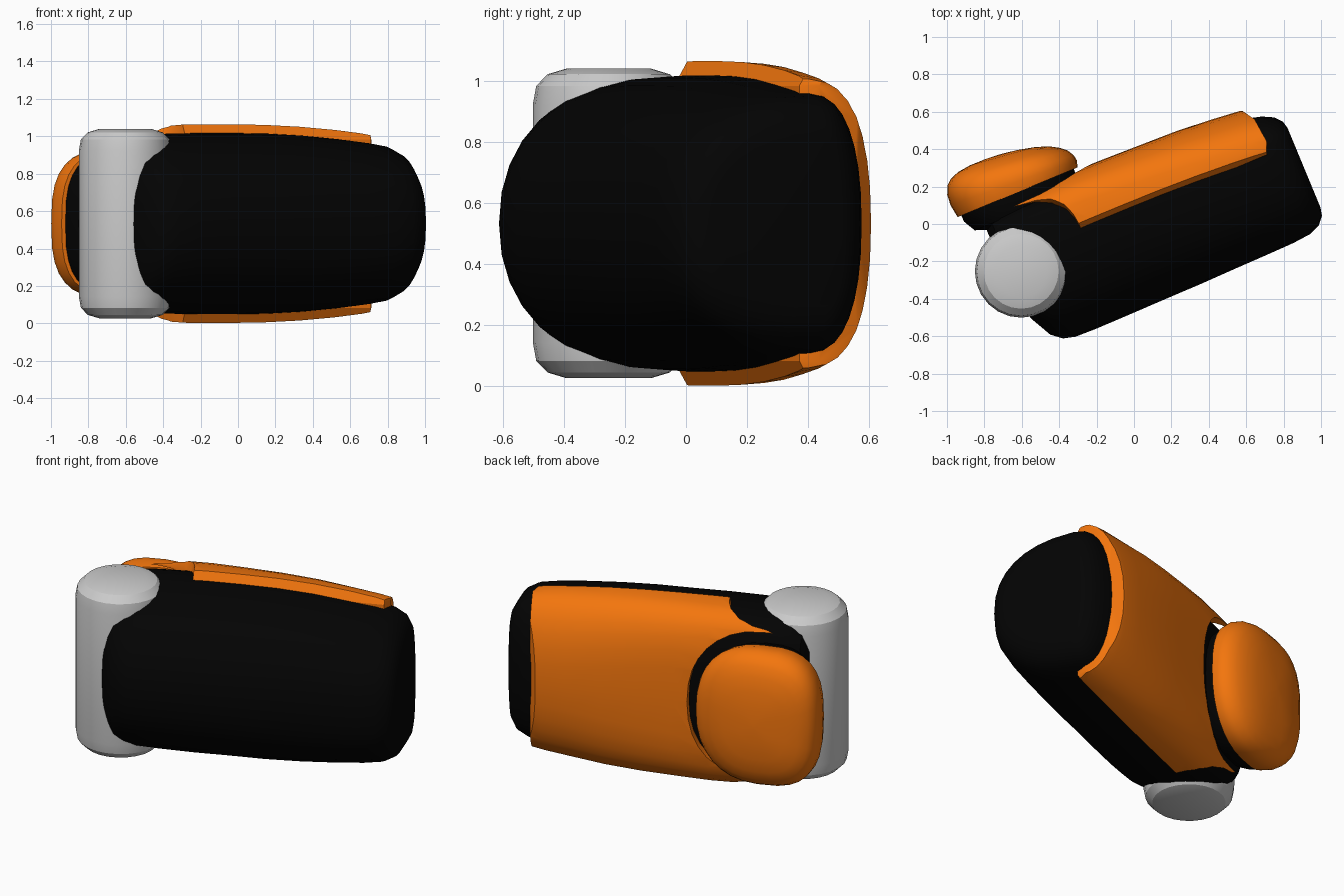
import bpy, bmesh
from math import cos, sin, pi, radians

if "Cube" in bpy.data.objects:
    bpy.data.objects.remove(bpy.data.objects["Cube"])

TILT, MID = radians(22.5), 0.533   # whole segment is swung about z, centred at height MID


def material(name, rgb):
    m = bpy.data.materials.new(name)
    m.diffuse_color = (*rgb, 1)
    m.use_nodes = True
    m.node_tree.nodes["Principled BSDF"].inputs["Base Color"].default_value = m.diffuse_color
    return m


ORANGE = material("orange", (0.9, 0.18, 0.004))
BLACK = material("black", (0.001, 0.001, 0.001))


def loft(name, rings, mat=None, tilt=TILT, loc=(0, 0, MID)):
    bm = bmesh.new()
    vs = [[bm.verts.new(p) for p in r] for r in rings]
    n = len(rings[0])
    for a, b in zip(vs, vs[1:]):
        for i in range(n):
            j = (i + 1) % n
            bm.faces.new((a[i], a[j], b[j], b[i]))
    bm.faces.new(vs[0][::-1])
    bm.faces.new(vs[-1])
    bmesh.ops.recalc_face_normals(bm, faces=bm.faces)
    me = bpy.data.meshes.new(name)
    bm.to_mesh(me)
    bm.free()
    ob = bpy.data.objects.new(name, me)
    bpy.context.collection.objects.link(ob)
    ob.location, ob.rotation_euler.z = loc, tilt
    if mat:
        me.materials.append(mat)
    return ob


def activate(ob):
    bpy.ops.object.select_all(action='DESELECT')
    ob.select_set(True)
    bpy.context.view_layer.objects.active = ob


def smooth(ob, angle=35):
    activate(ob)
    bpy.ops.object.shade_smooth_by_angle(angle=radians(angle))


def boolean(ob, cutter, op):
    m = ob.modifiers.new("cut", 'BOOLEAN')
    m.object, m.operation, m.solver = cutter, op, 'EXACT'
    activate(ob)
    bpy.ops.object.modifier_apply(modifier=m.name)
    bpy.data.objects.remove(cutter)


def power(x, p):
    return (1 if x >= 0 else -1) * abs(x) ** (2 / p)


# Body sections: along, lowest, highest, half height, squareness of the back side
SECTIONS = [(-.74, -.12, .27, .34, 3.5), (-.70, -.26, .31, .42, 4), (-.64, -.375, .325, .455, 4),
            (-.585, -.42, .33, .467, 4), (-.52, -.437, .335, .474, 4),
            (-.4, -.44, .335, .48, 3.9), (-.2, -.438, .338, .485, 3.7), (0, -.435, .335, .485, 3.3),
            (.2, -.433, .33, .482, 3.0), (.4, -.428, .325, .472, 2.7), (.6, -.424, .31, .454, 2.4),
            (.75, -.42, .295, .436, 2.3), (.85, -.41, .27, .418, 2.3), (.91, -.385, .24, .385, 2.3),
            (.945, -.345, .20, .325, 2.3), (.955, -.30, .16, .27, 2.3)]


def body_rings(grow):
    rings = []
    for u, lo, hi, hz, sq in SECTIONS:
        ring = []
        for i in range(32):
            c, s = cos(i * pi / 16), sin(i * pi / 16)
            p = sq if s > 0 else 2.15 + .3 * max(u, 0)
            h = hi + grow - .1 if s > 0 else .1 - lo + grow
            ring.append((u, .1 + h * power(s, p), (hz + grow) * power(c, p)))
        rings.append(ring)
    return rings


def footprint(cu, hu, hz, v, slope=0, n=32):
    # D-like outline: squarer at the free end, rounder towards the shell
    ring = []
    for i in range(n):
        a = 2 * pi * i / n
        p = 2.9 if cos(a) < 0 else 2.3
        u = hu * power(cos(a), p)
        ring.append((cu + u, v - slope * u, hz * power(sin(a), p)))
    return ring


# Main black body
smooth(loft("finger_body", body_rings(0), BLACK))

# Orange back shell: swollen body trimmed to its side outline, hollowed, opened around the knuckle
shell = loft("back_shell", body_rings(.047), ORANGE)
outline = [(-.272, .07), (.80, .07), (.825, .13), (.81, .27), (.765, .34), (.765, .7), (-.57, .7),
           (-.57, .335), (-.44, .31), (-.36, .27), (-.305, .2), (-.28, .13)]
trim = loft("shell_trim", [[(u, v + d, z) for u, v in outline]
                           for z, d in ((-.62, .1), (-.45, 0), (.45, 0), (.62, .1))])
boolean(shell, trim, 'INTERSECT')
boolean(shell, loft("shell_hollow", body_rings(-.006)), 'DIFFERENCE')
opening = loft("shell_opening", [footprint(-.5, .41, .44, v) for v in (.25, .8)])
boolean(shell, opening, 'DIFFERENCE')
smooth(shell, 30)

# Black seat under the knuckle cap
smooth(loft("knuckle_base", [footprint(-.51, hu, hz, v) for hu, hz, v in
                             ((.20, .30, .26), (.29, .36, .295), (.325, .385, .36), (.325, .385, .41))], BLACK))

# Domed orange knuckle cap
DOME = [(.97, .395, 0), (1.0, .45, .05), (.985, .495, .09), (.93, .535, .11), (.84, .563, .12),
        (.7, .587, .12), (.5, .604, .12), (.25, .614, .12), (.04, .617, .12)]
smooth(loft("knuckle_cap", [footprint(-.51, .358 * s, .405 * s, v, k) for s, v, k in DOME], ORANGE))

# Grey hinge barrel with rounded ends
HALF = [(.14, .506), (.2, .488), (.237, .45), (.248, .39)]
profile = [(r, -z) for r, z in HALF] + [(r, z) for r, z in reversed(HALF)]
smooth(loft("hinge_barrel", [[(r * cos(i * pi / 12), r * sin(i * pi / 12), z) for i in range(24)]
                             for r, z in profile], None, 0, (-.603, -.253, MID)), 18)
